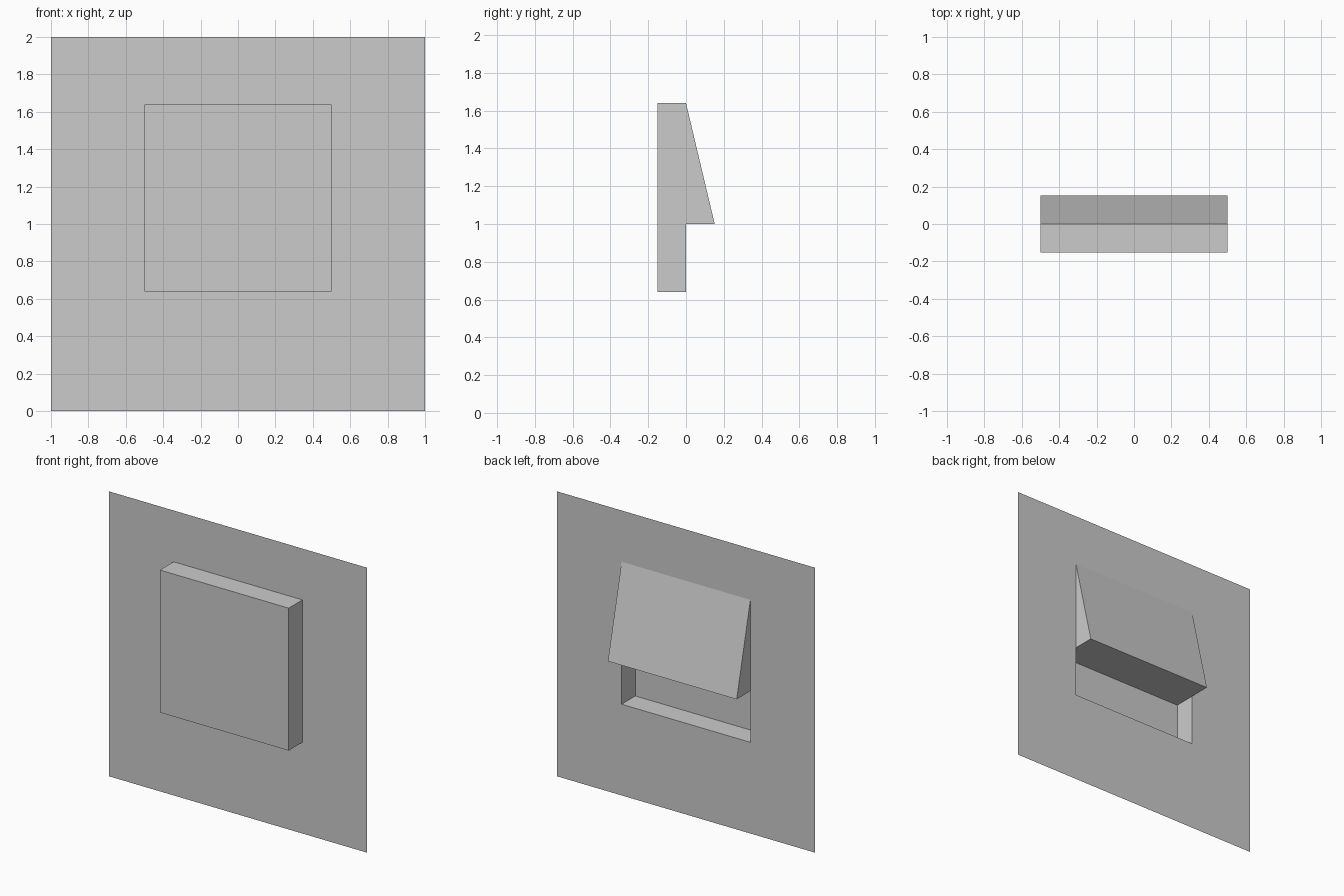
import bpy, bmesh
from mathutils import Vector

if "Cube" in bpy.data.objects:
    bpy.data.objects.remove(bpy.data.objects["Cube"])

HALF, LOW, HIGH, SILL, DEPTH = 0.5, 0.64, 1.64, 1.0, 0.152

grey = bpy.data.materials.new("plain grey")
grey.diffuse_color = (0.6, 0.6, 0.6, 1)
grey.use_nodes = True
grey.node_tree.nodes["Principled BSDF"].inputs["Base Color"].default_value = grey.diffuse_color


def add_object(name, bm):
    mesh = bpy.data.meshes.new(name)
    bm.to_mesh(mesh)
    bm.free()
    mesh.materials.append(grey)
    obj = bpy.data.objects.new(name, mesh)
    bpy.context.collection.objects.link(obj)
    return obj


# Thin wall sheet with a square box pushed out of its front
bm = bmesh.new()
corners = [(-1, 0, 0), (1, 0, 0), (1, 0, 2), (-1, 0, 2)]
panel = bm.faces.new([bm.verts.new(c) for c in corners])
bmesh.ops.inset_region(bm, faces=[panel], thickness=0.5,
                       use_boundary=True, use_even_offset=True)
for v in panel.verts:
    v.co = (HALF if v.co.x > 0 else -HALF, 0, HIGH if v.co.z > 1 else LOW)
box = bmesh.ops.extrude_discrete_faces(bm, faces=[panel])["faces"]
bmesh.ops.translate(bm, verts=box[0].verts, vec=Vector((0, -DEPTH, 0)))
add_object("wall_with_box", bm)

# Sloping hood on the back; its underside runs into the box
bm = bmesh.new()
profile = [(0, HIGH), (DEPTH, SILL), (0, SILL), (-DEPTH, SILL)]
left, right = [[bm.verts.new((x, y, z)) for y, z in profile] for x in (-HALF, HALF)]
for i in range(3):
    bm.faces.new((left[i], left[i + 1], right[i + 1], right[i]))
for side in (left, right):
    bm.faces.new(side[:3])
bmesh.ops.recalc_face_normals(bm, faces=bm.faces)
# Make the slope face the back
slope = next(f for f in bm.faces if all(v in f.verts for v in (left[0], right[0])))
slope.normal_update()
if slope.normal.y < 0:
    bmesh.ops.reverse_faces(bm, faces=bm.faces)
add_object("vent_hood", bm)
